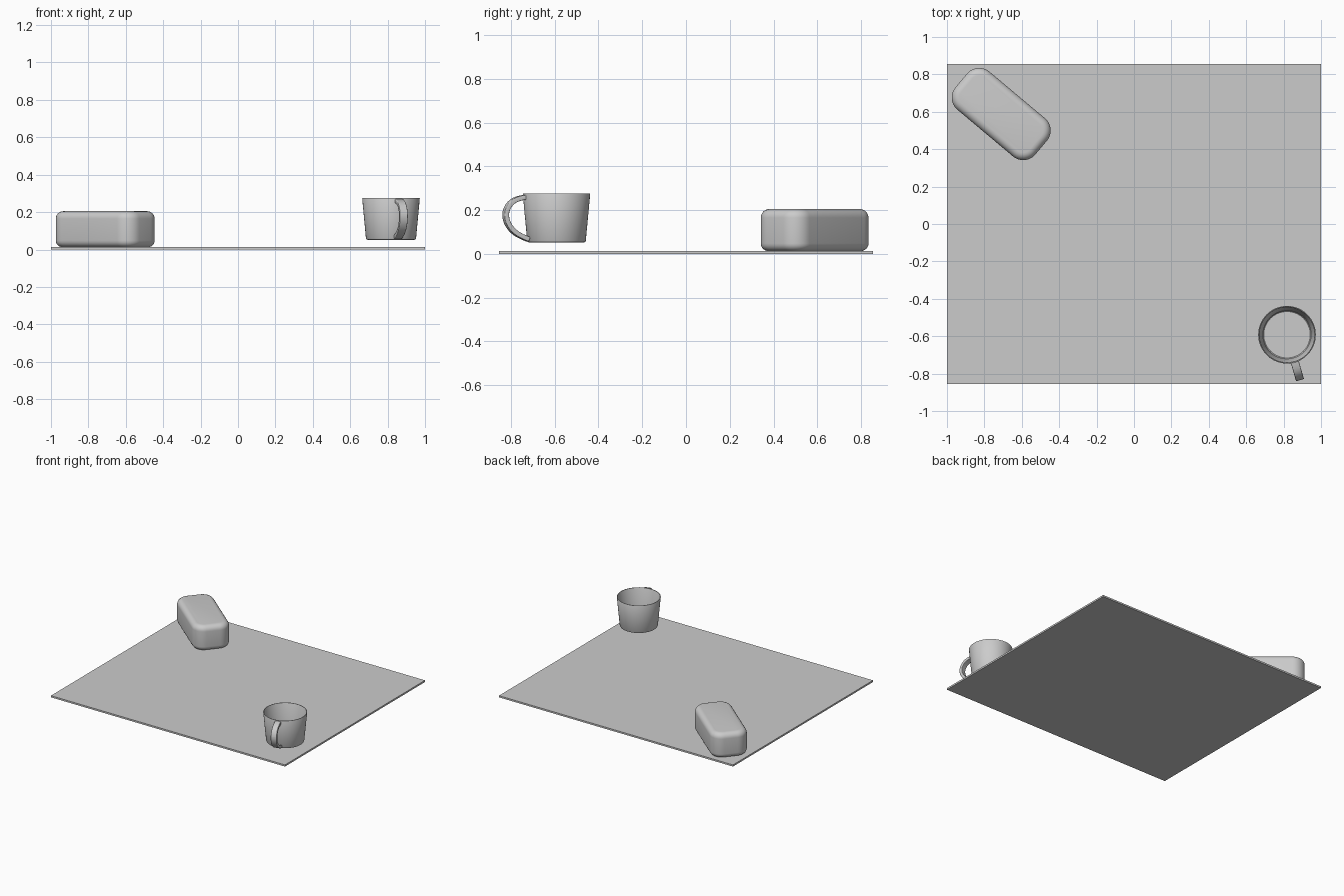
import bpy, bmesh
from math import radians, pi, cos, sin

if "Cube" in bpy.data.objects:
    bpy.data.objects.remove(bpy.data.objects["Cube"], do_unlink=True)

grey = bpy.data.materials.new("plain_grey")
grey.use_nodes = True
GREY = (0.6, 0.6, 0.6, 1)
grey.diffuse_color = GREY
grey.node_tree.nodes["Principled BSDF"].inputs["Base Color"].default_value = GREY


def finish(name, bm, location=(0, 0, 0), turn=0):
    """Turn a bmesh into a placed object with the shared material."""
    bmesh.ops.recalc_face_normals(bm, faces=bm.faces)
    mesh = bpy.data.meshes.new(name)
    bm.to_mesh(mesh)
    bm.free()
    mesh.materials.append(grey)
    obj = bpy.data.objects.new(name, mesh)
    obj.location = location
    obj.rotation_euler.z = radians(turn)
    bpy.context.collection.objects.link(obj)
    return obj


def smooth(obj, angle=35):
    bpy.ops.object.select_all(action="DESELECT")
    obj.select_set(True)
    bpy.context.view_layer.objects.active = obj
    bpy.ops.object.shade_smooth_by_angle(angle=radians(angle))


def box(length, width, height):
    """Box centred in plan, resting on its own origin."""
    bm = bmesh.new()
    bmesh.ops.create_cube(bm, size=1)
    bmesh.ops.translate(bm, vec=(0, 0, 0.5), verts=bm.verts)
    bmesh.ops.scale(bm, vec=(length, width, height), verts=bm.verts)
    return bm


def bevel(bm, edges, radius, segments):
    bmesh.ops.bevel(bm, geom=edges, offset=radius, segments=segments,
                    profile=0.5, affect="EDGES")


# Thin board
BOARD_TOP = 0.013
finish("board", box(2, 1.71, BOARD_TOP))

# Rounded case: upright corners first, then the top and bottom rims
CASE_HEIGHT = 0.192
bm = box(0.558, 0.266, CASE_HEIGHT)
upright = [e for e in bm.edges if abs(e.verts[0].co.z - e.verts[1].co.z) > 0.1]
bevel(bm, upright, 0.085, 10)
for level, radius in ((CASE_HEIGHT, 0.04), (0, 0.035)):
    rim = [e for e in bm.edges
           if all(abs(v.co.z - level) < 1e-4 for v in e.verts)]
    bevel(bm, rim, radius, 6)
smooth(finish("case", bm, (-0.71, 0.588, BOARD_TOP), -40))

# Cup: outer wall, rim and inner wall turned around the axis
CUP = (0.818, -0.592, 0.052)
profile = [(0, 0), (0.126, 0), (0.131, 0.002), (0.134, 0.008),
           (0.154, 0.221), (0.153, 0.223), (0.149, 0.223), (0.148, 0.221),
           (0.129, 0.014), (0.124, 0.009), (0, 0.009)]
bm = bmesh.new()
verts = [bm.verts.new((r, 0, z)) for r, z in profile]
edges = [bm.edges.new(pair) for pair in zip(verts, verts[1:])]
bmesh.ops.spin(bm, geom=verts + edges, cent=(0, 0, 0), axis=(0, 0, 1),
               angle=2 * pi, steps=64, use_merge=True)
bmesh.ops.remove_doubles(bm, verts=bm.verts, dist=1e-5)
smooth(finish("cup", bm, CUP))

# Cup handle: a curved strip given thickness and softened edges
path = [(0.149, 0.207), (0.18, 0.202), (0.218, 0.186), (0.248, 0.138),
        (0.235, 0.083), (0.196, 0.039), (0.133, 0.014)]
bm = bmesh.new()
rows = [[bm.verts.new((d, side * 0.022, z)) for side in (-1, 1)]
        for d, z in path]
for a, b in zip(rows, rows[1:]):
    bm.faces.new((a[0], a[1], b[1], b[0]))
handle = finish("cup_handle", bm, CUP, -74)
curve = handle.modifiers.new("curve", "SUBSURF")
curve.levels = curve.render_levels = 3
curve.boundary_smooth = "PRESERVE_CORNERS"
thick = handle.modifiers.new("thickness", "SOLIDIFY")
thick.thickness = 0.022
thick.offset = 0
soft = handle.modifiers.new("soft_edges", "BEVEL")
soft.width = 0.006
soft.segments = 3
soft.limit_method = "ANGLE"
smooth(handle, 40)
